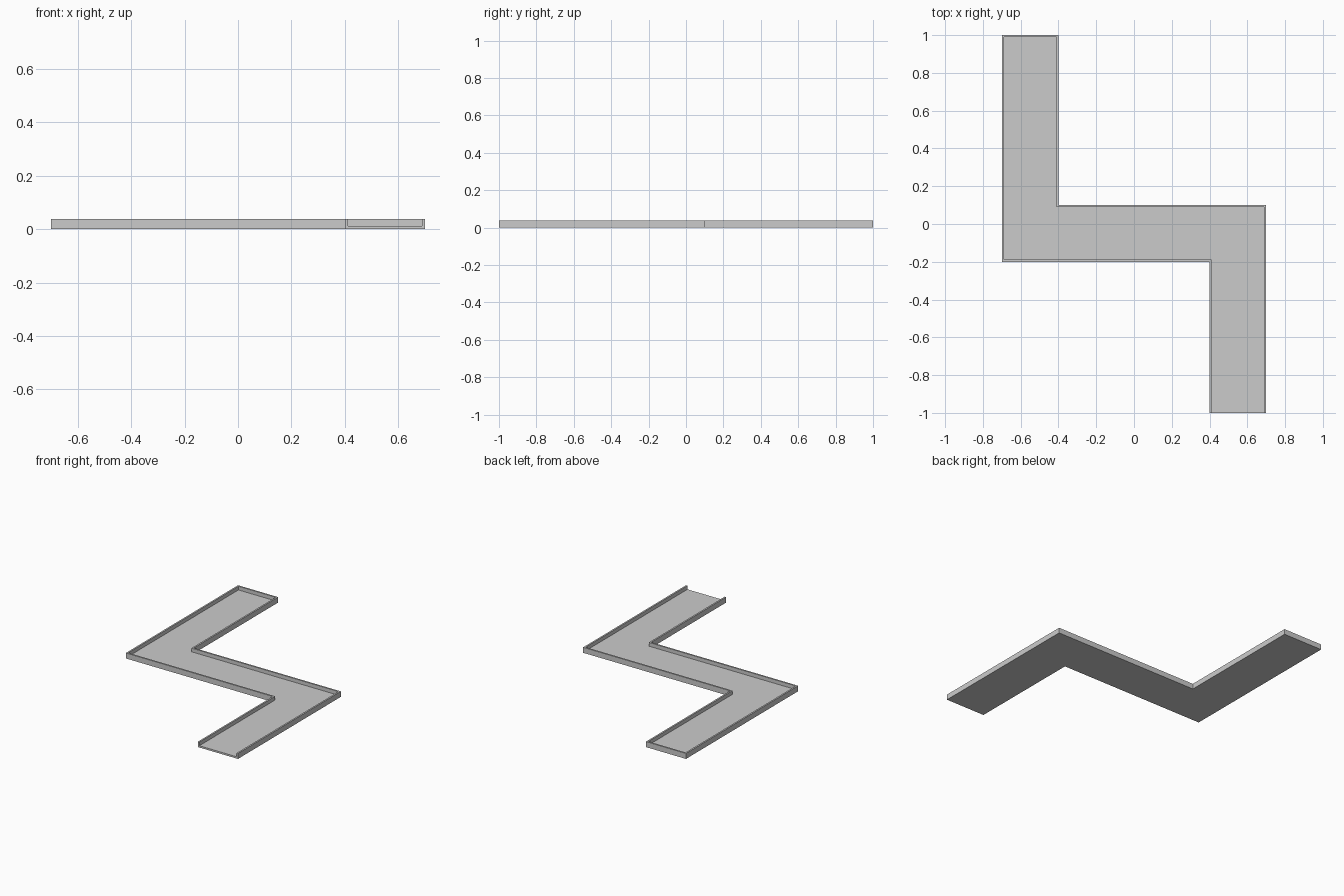
import bpy, bmesh
from mathutils import Vector

if "Cube" in bpy.data.objects:
    bpy.data.objects.remove(bpy.data.objects["Cube"])

HEIGHT, FLOOR, WALL = 0.037, 0.012, 0.011

# Outer outline of the walls, clockwise, from one side of the open front end to the other
path = [Vector(p) for p in ((0.4, -1), (0.4, -0.2), (-0.7, -0.2), (-0.7, 1),
                            (-0.4, 1), (-0.4, 0.1), (0.7, 0.1), (0.7, -1))]


def inward(a, b):
    d = (b - a).normalized()
    return Vector((d.y, -d.x)) * WALL


bm = bmesh.new()
normals = [inward(a, b) for a, b in zip(path, path[1:])]

# Wall section at each corner: outer bottom, outer top, inner top, inner floor
sections = []
for i, p in enumerate(path):
    q = p + sum(normals[max(i - 1, 0):i + 1], Vector((0, 0)))
    sections.append([bm.verts.new((v.x, v.y, z)) for v, z in
                     ((p, 0), (p, HEIGHT), (q, HEIGHT), (q, FLOOR))])

# Raised wall around the tray
for s, t in zip(sections, sections[1:]):
    for k in range(3):
        bm.faces.new((s[k], t[k], t[k + 1], s[k + 1]))

# Underside, tray floor and open front end
bm.faces.new([s[0] for s in sections])
bm.faces.new([s[3] for s in sections])
bm.faces.new(sections[0] + sections[-1][::-1])
bmesh.ops.recalc_face_normals(bm, faces=bm.faces)

mesh = bpy.data.meshes.new("zigzag_channel")
bm.to_mesh(mesh)
bm.free()
bpy.context.collection.objects.link(bpy.data.objects.new("zigzag_channel", mesh))
